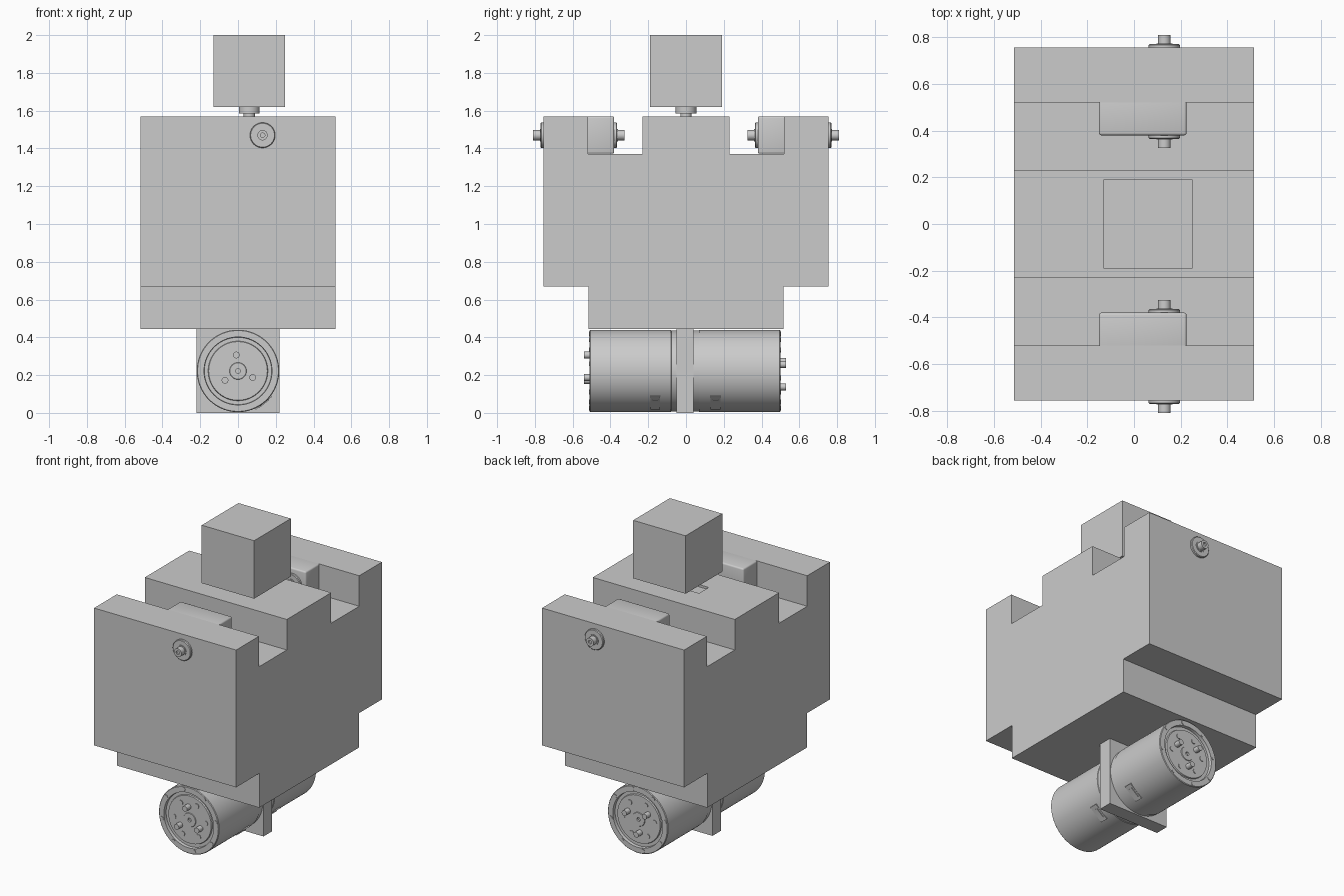
import bpy, bmesh
from math import sin, cos, pi, radians
from mathutils import Matrix, Vector

cube = bpy.data.objects.get("Cube")
if cube:
    bpy.data.objects.remove(cube)

grey = bpy.data.materials.new("plain grey")
grey.use_nodes = True
grey.diffuse_color = (0.6, 0.6, 0.6, 1)
grey.node_tree.nodes["Principled BSDF"].inputs["Base Color"].default_value = (0.6, 0.6, 0.6, 1)


def finish(name, bm, smooth=False):
    bmesh.ops.recalc_face_normals(bm, faces=bm.faces)
    mesh = bpy.data.meshes.new(name)
    bm.to_mesh(mesh)
    bm.free()
    mesh.materials.append(grey)
    ob = bpy.data.objects.new(name, mesh)
    bpy.context.collection.objects.link(ob)
    if smooth:
        bpy.ops.object.select_all(action='DESELECT')
        bpy.context.view_layer.objects.active = ob
        ob.select_set(True)
        bpy.ops.object.shade_smooth_by_angle(angle=radians(30))
    return ob


def box(name, lo, hi, bevel=0):
    lo, hi = Vector(lo), Vector(hi)
    bm = bmesh.new()
    bmesh.ops.create_cube(bm, size=1, matrix=Matrix.Translation((lo + hi) / 2) @ Matrix.Diagonal((*(hi - lo), 1)))
    if bevel:
        bmesh.ops.bevel(bm, geom=bm.edges[:], offset=bevel, segments=3, profile=0.5, affect='EDGES')
    return finish(name, bm, bool(bevel))


def lathe(name, profile, matrix, steps=64):
    """Spin (radius, height) points about z, then place the solid."""
    bm = bmesh.new()
    verts = [bm.verts.new((r, 0, h)) for r, h in profile]
    edges = [bm.edges.new(pair) for pair in zip(verts, verts[1:])]
    bmesh.ops.spin(bm, geom=verts + edges, axis=(0, 0, 1), cent=(0, 0, 0), angle=2 * pi, steps=steps)
    bmesh.ops.remove_doubles(bm, verts=bm.verts, dist=1e-5)
    bm.transform(matrix)
    return finish(name, bm, True)


def rod(name, r, h0, h1, matrix, steps=24):
    return lathe(name, [(0, h0), (r, h0), (r, h1), (0, h1)], matrix, steps)


# Body: a stepped side profile pushed across the width
half = [(0.515, 0.445), (0.515, 0.67), (0.755, 0.67), (0.755, 1.57),
        (0.52, 1.57), (0.52, 1.37), (0.23, 1.37), (0.23, 1.57)]
outline = half + [(-y, z) for y, z in reversed(half)]
bm = bmesh.new()
face = bm.faces.new([bm.verts.new((-0.515, y, z)) for y, z in outline])
push = bmesh.ops.extrude_face_region(bm, geom=[face])
bmesh.ops.translate(bm, vec=(1.03, 0, 0), verts=[v for v in push["geom"] if isinstance(v, bmesh.types.BMVert)])
body = finish("body", bm)

# Shallow pocket under the head
cutter = box("pocket_cutter", (-0.13, -0.05, 1.555), (0.12, 0.05, 1.6))
cutter.hide_render = True
cutter.hide_set(True)
cut = body.modifiers.new("pocket", 'BOOLEAN')
cut.operation = 'DIFFERENCE'
cut.object = cutter

# Head on its short neck
box("head", (-0.13, -0.19, 1.62), (0.25, 0.19, 2.0))
neck_place = Matrix.Translation((0.06, 0, 0))
rod("neck_disc", 0.055, 1.585, 1.625, neck_place, 40)
rod("neck_shaft", 0.03, 1.55, 1.59, neck_place)

# Shoulder actuators with a disc and shaft on both ends
for side, label in ((-1, "front"), (1, "back")):
    ys = sorted((side * 0.38, side * 0.56))
    box(label + "_actuator", (-0.15, ys[0], 1.372), (0.225, ys[1], 1.57), 0.01)
    outward = Matrix.Translation((0.13, 0, 1.47)) @ Matrix.Rotation(-side * pi / 2, 4, 'X')
    shaft = [(0, 0), (0.067, 0), (0.067, 0.012), (0.063, 0.016), (0.034, 0.016), (0.034, 0.02),
             (0.027, 0.02), (0.027, 0.056), (0.012, 0.056), (0.012, 0.046), (0, 0.046)]
    lathe(label + "_outer_shaft", shaft, outward @ Matrix.Translation((0, 0, 0.754)), 40)
    lathe(label + "_inner_shaft", shaft, outward @ Matrix.Translation((0, 0, 0.381)) @ Matrix.Rotation(pi, 4, 'X'), 40)

# Mounting plate between the two motors
box("motor_plate", (-0.22, -0.05, 0), (0.22, 0.04, 0.445))

motor = [(0, 0.485), (0.012, 0.485), (0.012, 0.498), (0.043, 0.498), (0.045, 0.494),
         (0.155, 0.494), (0.158, 0.485), (0.178, 0.485), (0.18, 0.505), (0.214, 0.505),
         (0.218, 0.501), (0.218, 0.075), (0.215, 0.073), (0.215, 0.04), (0, 0.04)]
for side, label in ((-1, "front"), (1, "back")):
    place = Matrix.Translation((0, -0.005, 0.222)) @ Matrix.Rotation(-side * pi / 2, 4, 'X')
    lathe(label + "_motor", motor, place, 96)

    # Pins and screws around the end face
    def ring(part, count, radius, start, r, h0, h1):
        for i in range(count):
            a = radians(start) + 2 * pi * i / count
            spot = Matrix.Translation((radius * cos(a), radius * sin(a), 0))
            rod(f"{label}_{part}_{i + 1}", r, h0, h1, place @ spot, 16)

    ring("drive_pin", 3, 0.085, 96, 0.018, 0.48, 0.535)
    ring("face_screw", 6, 0.115, 4, 0.016, 0.48, 0.498)
    ring("rim_screw", 8, 0.199, 11, 0.013, 0.49, 0.508)

    # Cable socket low on the left flank
    tilt = Matrix.Translation((0, side * 0.16 - 0.003, 0.222)) @ Matrix.Rotation(radians(51), 4, 'Y')
    for part, lo, hi in (("socket", (0.19, -0.026, -0.055), (0.219, 0.026, 0.055)),
                         ("socket_plug", (0.2, -0.015, -0.035), (0.223, 0.015, 0.03))):
        ob = box(f"{label}_{part}", lo, hi)
        ob.data.transform(tilt)
